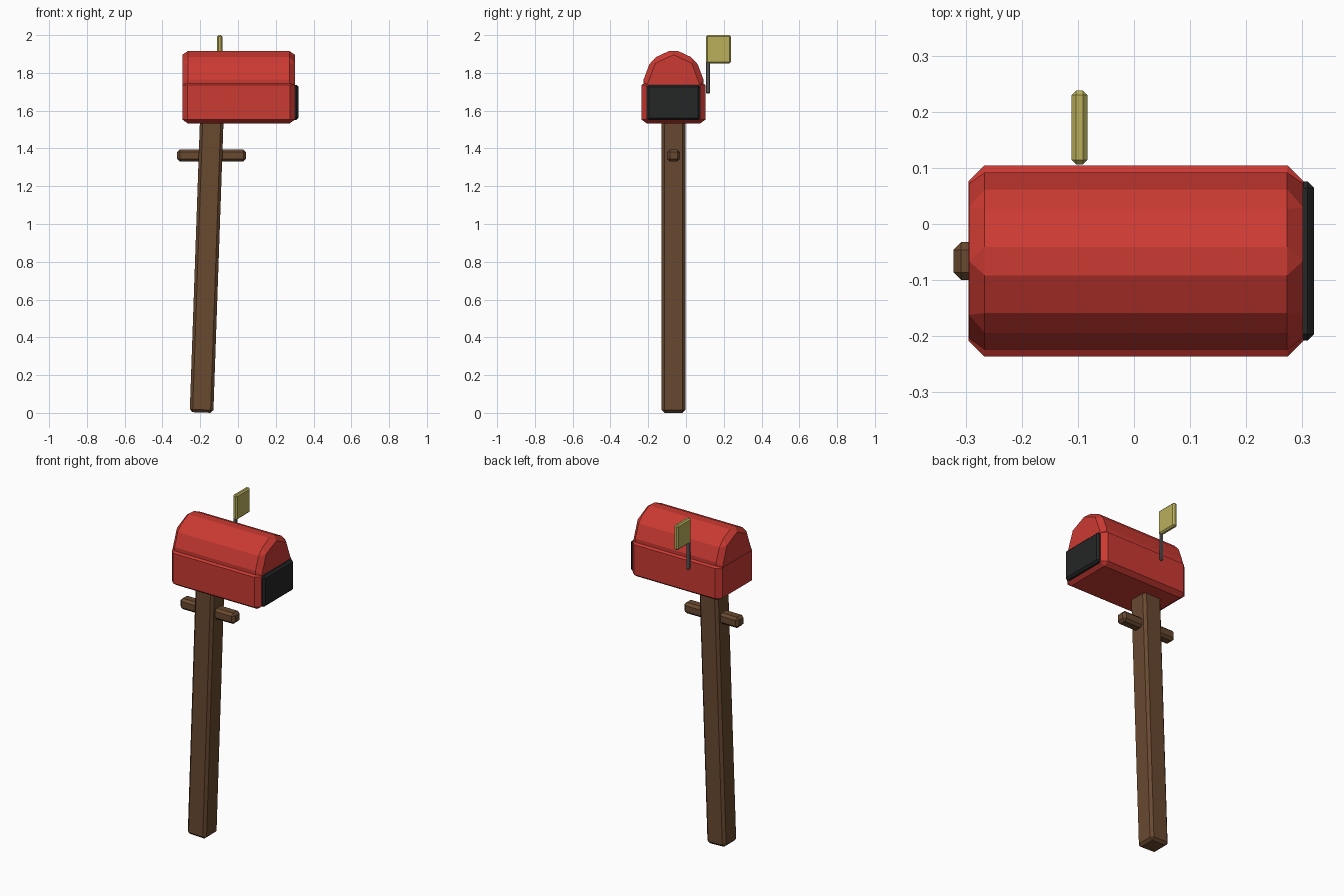
import bpy, bmesh
from math import radians
from mathutils import Matrix

cube = bpy.data.objects.get("Cube")
if cube:
    bpy.data.objects.remove(cube, do_unlink=True)

MID_Y = -0.066


def material(name, r, g, b):
    m = bpy.data.materials.new(name)
    m.use_nodes = True
    m.diffuse_color = (r, g, b, 1)
    bsdf = m.node_tree.nodes["Principled BSDF"]
    bsdf.inputs["Base Color"].default_value = (r, g, b, 1)
    bsdf.inputs["Roughness"].default_value = 0.8
    return m


red = material("mailbox red", 0.60, 0.042, 0.032)
brown = material("wood brown", 0.141, 0.067, 0.030)
black = material("door black", 0.018, 0.019, 0.019)
olive = material("flag yellow", 0.49, 0.43, 0.105)
grey = material("pole grey", 0.15, 0.15, 0.15)


def finish(name, bm, mat, chamfer):
    """Chamfer every edge with one flat segment and link the object."""
    bmesh.ops.recalc_face_normals(bm, faces=bm.faces)
    bmesh.ops.bevel(bm, geom=bm.edges[:], offset=chamfer, segments=1,
                    affect='EDGES', clamp_overlap=True)
    me = bpy.data.meshes.new(name)
    bm.to_mesh(me)
    bm.free()
    me.materials.append(mat)
    ob = bpy.data.objects.new(name, me)
    bpy.context.collection.objects.link(ob)
    return ob


def block(name, xs, ys, zs, mat, chamfer, squash=1.0):
    """Chamfered box between limits; squash flattens the chamfer vertically."""
    spans = [xs, ys, zs]
    size = [b - a for a, b in spans]
    size[2] /= squash
    bm = bmesh.new()
    bmesh.ops.create_cube(bm, size=1, matrix=Matrix.Diagonal((*size, 1)))
    ob = finish(name, bm, mat, chamfer)
    ob.location = [(a + b) / 2 for a, b in spans]
    ob.scale.z = squash
    return ob


# Leaning post and its cross bar
length, half = 1.62, 0.0625
bm = bmesh.new()
bmesh.ops.create_cube(bm, size=1, matrix=Matrix.Translation((0, 0, length / 2))
                      @ Matrix.Diagonal((2 * half, 2 * half, length, 1)))
post = finish("post", bm, brown, 0.015)
post.location = (-0.193, MID_Y, 0.002)
post.rotation_euler.y = radians(2)
block("cross_bar", (-0.322, 0.042), (-0.1, -0.032), (1.33, 1.395), brown, 0.014)

# Mailbox body
block("box_body", (-0.295, 0.302), (-0.236, 0.104), (1.533, 1.755), red, 0.028, 0.72)

# Arched lid: half an octagon with a foot sunk into the body
side = [(0.118, 1.62), (0.168, 1.74), (0.118, 1.872)]
arch = side + [(0, 1.927)] + [(-y, z) for y, z in reversed(side)]
bm = bmesh.new()
base = bm.faces.new([bm.verts.new((-0.294, MID_Y + y, z)) for y, z in arch])
ext = bmesh.ops.extrude_face_region(bm, geom=[base])
bmesh.ops.translate(bm, vec=(0.595, 0, 0),
                    verts=[v for v in ext["geom"] if isinstance(v, bmesh.types.BMVert)])
if not any(all(v.co.x < 0 for v in f.verts) for f in bm.faces):
    bm.faces.new([v for v in base.verts])
finish("box_lid", bm, red, 0.028)

# Door on the end
block("door", (0.28, 0.321), (-0.208, 0.076), (1.55, 1.737), black, 0.012)

# Signal flag on its pole
block("flag_pole", (-0.107, -0.087), (0.106, 0.126), (1.69, 1.88), grey, 0.005)
block("flag", (-0.111, -0.083), (0.106, 0.238), (1.85, 2.0), olive, 0.008)
